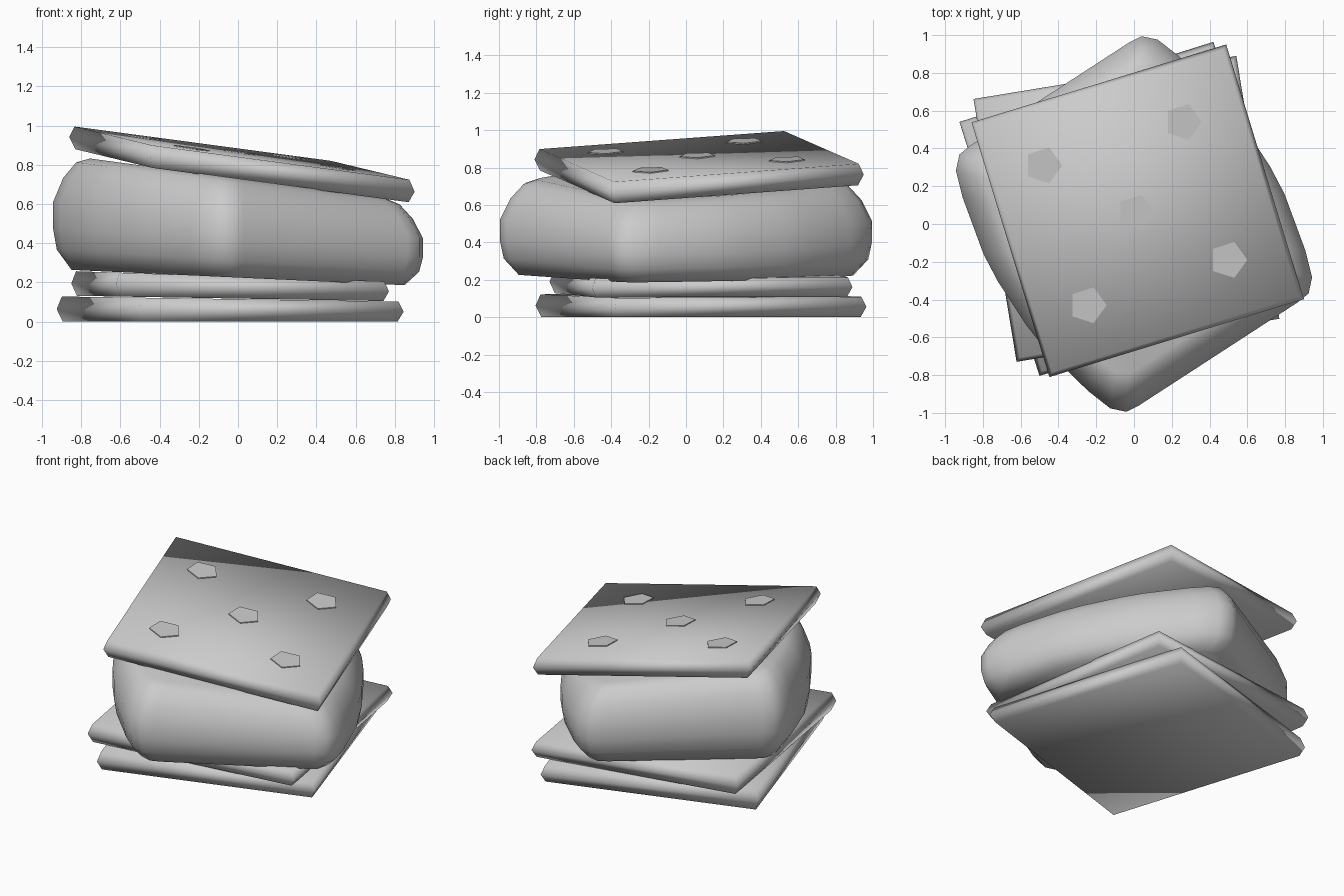
import bpy
import bmesh
from math import cos, sin, radians, tau

cube = bpy.data.objects.get("Cube")
if cube:
    bpy.data.objects.remove(cube, do_unlink=True)

grey = bpy.data.materials.new("plain_grey")
grey.use_nodes = True
grey.diffuse_color = (0.6, 0.6, 0.6, 1)
grey.node_tree.nodes["Principled BSDF"].inputs["Base Color"].default_value = (0.6, 0.6, 0.6, 1)


def height(plane, x, y):
    base, slope_x, slope_y = plane
    return base + slope_x * x + slope_y * y


def loft(name, outline, rings, bottom, top, centre=(0, 0), angle=0, smooth=True):
    """Stack scaled copies of an outline between two tilted planes."""
    bm = bmesh.new()
    c, s = cos(radians(angle)), sin(radians(angle))
    loops = []
    for t, scale in rings:
        loop = []
        for u, v in outline:
            x = centre[0] + scale * (u * c - v * s)
            y = centre[1] + scale * (u * s + v * c)
            z = (1 - t) * height(bottom, x, y) + t * height(top, x, y)
            loop.append(bm.verts.new((x, y, z)))
        loops.append(loop)
    n = len(outline)
    for low, high in zip(loops, loops[1:]):
        for i in range(n):
            j = (i + 1) % n
            bm.faces.new((low[i], low[j], high[j], high[i]))
    bm.faces.new(loops[0][::-1])
    bm.faces.new(loops[-1])
    for f in bm.faces:
        f.smooth = smooth
    mesh = bpy.data.meshes.new(name)
    bm.to_mesh(mesh)
    bm.free()
    mesh.materials.append(grey)
    obj = bpy.data.objects.new(name, mesh)
    bpy.context.collection.objects.link(obj)
    return obj


# Thin square slabs with a pointed rim
half = 0.705
square = [(-half, -half), (half, -half), (half, half), (-half, half)]
rim = [(0, 0.965), (0.5, 1), (1, 0.97)]
lid_top = (0.86, -0.143, 0.03)
loft("bottom_cracker", square, rim, (0, 0, 0), (0.115, -0.015, 0), (-0.04, 0.08), 17.5)
loft("chocolate_slab", square, rim, (0.118, -0.017, 0), (0.23, -0.033, 0), (-0.04, 0.08), 9.3)
loft("top_cracker", square, rim, (0.745, -0.143, 0.03), lid_top, (0.02, 0.07), 17)

# Puffy marshmallow: bulging long sides, flat short ends, wedge shaped
quarter = [(0.77, 0.14), (0.755, 0.3), (0.685, 0.61), (0.637, 0.75), (0.575, 0.812), (0.5, 0.82)]
right_side = [(u, -v) for u, v in reversed(quarter)] + quarter
body = right_side + [(-u, -v) for u, v in right_side]
puff = [(0, 0.9), (0.17, 0.98), (0.35, 1), (0.58, 1), (0.8, 0.945), (0.95, 0.875), (1, 0.8)]
loft("marshmallow", body, puff, (0.225, -0.046, 0), (0.73, -0.135, 0), angle=33)

# Five pentagonal dots on the top cracker
pentagon = [(0.1 * cos(tau * i / 5), 0.1 * sin(tau * i / 5)) for i in range(5)]
dots = [(-0.48, 0.31), (0.26, 0.54), (0.01, 0.06), (0.5, -0.19), (-0.245, -0.43)]
dot_top = (lid_top[0] + 0.006, *lid_top[1:])
dot_base = (lid_top[0] - 0.002, *lid_top[1:])
for i, spot in enumerate(dots, 1):
    loft(f"cracker_dot_{i}", pentagon, [(0, 1), (1, 1)], dot_base, dot_top, spot, smooth=False)
